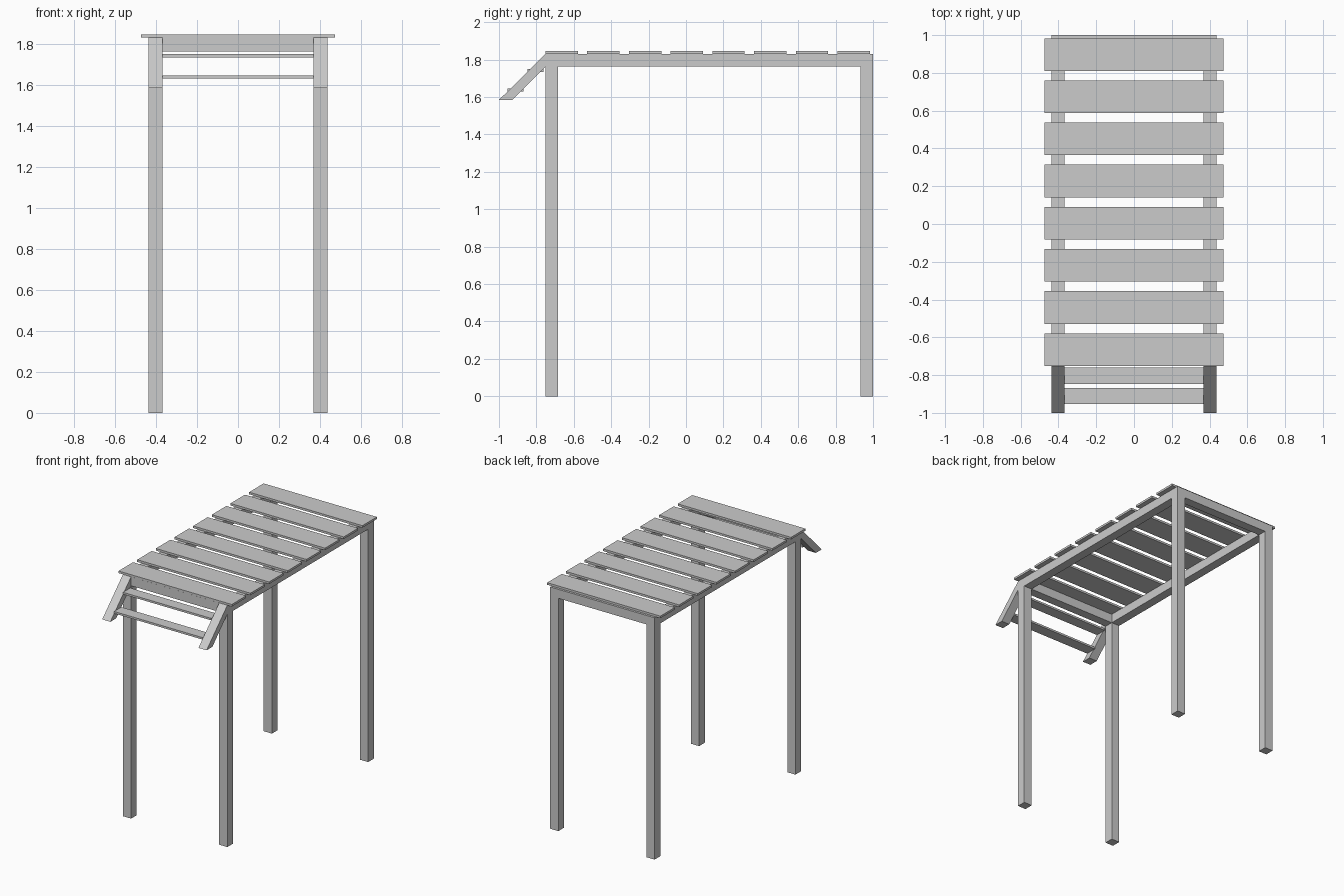
import bpy, bmesh

if "Cube" in bpy.data.objects:
    bpy.data.objects.remove(bpy.data.objects["Cube"])


def box(name, x0, x1, y0, y1, z0, z1):
    prism(name, x0, x1, [(y0, z0), (y1, z0), (y1, z1), (y0, z1)])


# Extrude a side profile (y, z) along x
def prism(name, x0, x1, profile):
    bm = bmesh.new()
    face = bm.faces.new([bm.verts.new((x0, y, z)) for y, z in profile])
    ext = bmesh.ops.extrude_face_region(bm, geom=[face])["geom"]
    verts = [v for v in ext if isinstance(v, bmesh.types.BMVert)]
    bmesh.ops.translate(bm, verts=verts, vec=(x1 - x0, 0, 0))
    bmesh.ops.recalc_face_normals(bm, faces=bm.faces)
    mesh = bpy.data.meshes.new(name)
    bm.to_mesh(mesh)
    bm.free()
    bpy.context.collection.objects.link(bpy.data.objects.new(name, mesh))


IN, OUT = 0.369, 0.437          # inner and outer faces of the frame
FRONT, BACK, POST = -0.752, 1.0, 0.068
LOW, HIGH, TOP = 1.762, 1.83, 1.846

# Legs, side rails and sloping arms on both sides
for side, s in (("left", -1), ("right", 1)):
    x0, x1 = sorted((s * IN, s * OUT))
    box(f"front_leg_{side}", x0, x1, FRONT, FRONT + POST, 0, LOW)
    box(f"back_leg_{side}", x0, x1, BACK - POST, BACK, 0, LOW)
    box(f"side_rail_{side}", x0, x1, FRONT, BACK, LOW, HIGH)
    prism(f"sloping_arm_{side}", x0, x1,
          [(FRONT, HIGH), (-1.0, 1.584), (-0.93, 1.584), (FRONT, LOW)])

# End beams between the side rails
box("front_beam", -IN, IN, FRONT, FRONT + POST, LOW, HIGH)
box("back_beam", -IN, IN, BACK - POST, BACK, LOW, HIGH)

# Top slats
for i in range(8):
    y = -0.665 + i * 0.2231
    box(f"top_slat_{i + 1}", -0.474, 0.474, y - 0.0865, y + 0.0865, HIGH, TOP)

# Flat louvres between the sloping arms
for i, (y, z) in enumerate([(-0.911, 1.63), (-0.804, 1.734)]):
    box(f"louvre_{i + 1}", -IN, IN, y - 0.043, y + 0.043, z, z + 0.015)
